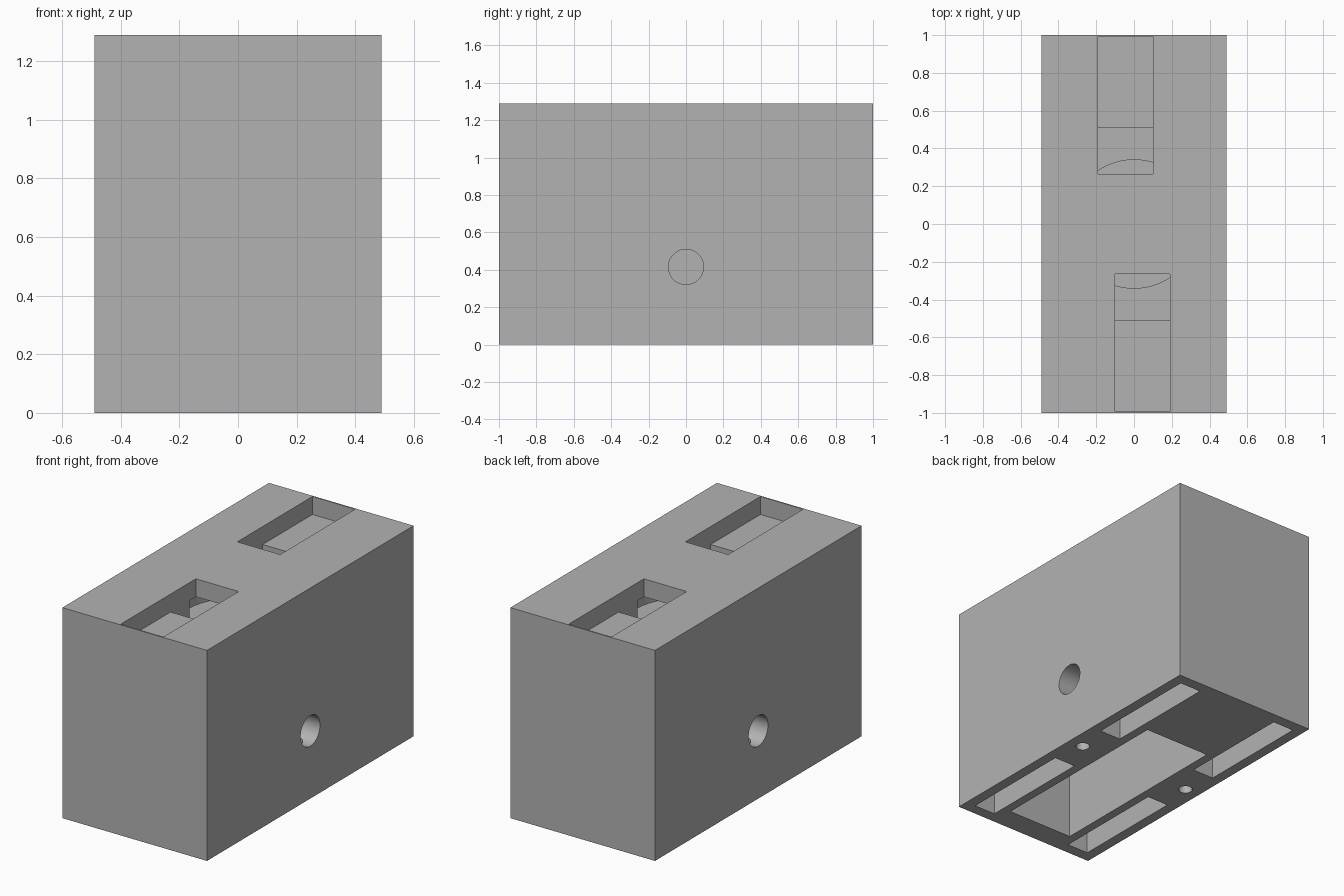
import bpy
import math

default = bpy.data.objects.get("Cube")
if default:
    bpy.data.objects.remove(default, do_unlink=True)

HALF_X, HALF_Y, HEIGHT = 0.49, 1.0, 1.29
OVER = 0.05   # how far open cuts pass the surface

grey = bpy.data.materials.new("plain grey")
grey.use_nodes = True
colour = (0.45, 0.45, 0.45, 1)
grey.diffuse_color = colour
grey.node_tree.nodes["Principled BSDF"].inputs["Base Color"].default_value = colour


def block(name, x, y, z):
    """Box from (low, high) ranges on each axis."""
    spans = (x, y, z)
    bpy.ops.mesh.primitive_cube_add(size=1, location=[(a + b) / 2 for a, b in spans])
    obj = bpy.context.object
    obj.name = name
    obj.scale = [b - a for a, b in spans]
    bpy.ops.object.transform_apply(location=False, rotation=False, scale=True)
    obj.data.materials.append(grey)
    return obj


def rod(name, radius, length, centre, along_x=False):
    turn = (0, math.pi / 2, 0) if along_x else (0, 0, 0)
    bpy.ops.mesh.primitive_cylinder_add(vertices=64, radius=radius, depth=length,
                                        location=centre, rotation=turn)
    obj = bpy.context.object
    obj.name = name
    obj.data.materials.append(grey)
    return obj


body = block("housing", (-HALF_X, HALF_X), (-HALF_Y, HALF_Y), (0, HEIGHT))
cutters = []


def span(a, b, side):
    return tuple(sorted((a * side, b * side)))


# Top pockets, each a half turn from the other, with a deeper inner window
floor = HEIGHT - 0.11
for side in (-1, 1):
    width = span(-0.19, 0.10, side)
    cutters.append(block("top_pocket_cutter", width, span(0.265, 0.992, side),
                         (floor, HEIGHT + OVER)))
    cutters.append(block("window_cutter", width, span(0.265, 0.51, side),
                         (floor - 0.19, floor + 0.02)))

# Round chamber joining the two windows
cutters.append(rod("chamber_cutter", 0.34, 0.24, (0, 0, floor - 0.12)))

# Large offset compartment underneath
cutters.append(block("compartment_cutter", (-0.225, 0.225), (-0.85, 0.39), (-OVER, 0.75)))

# Four underside slots, blind side holes and the small holes that meet them
for sx in (-1, 1):
    for sy in (-1, 1):
        cutters.append(block("slot_cutter", span(0.28, 0.425, sx),
                             span(0.205, 0.93, sy), (-OVER, 0.5)))
    cutters.append(rod("side_hole_cutter", 0.094, 0.25, (sx * 0.415, 0, 0.415), True))
    cutters.append(rod("small_hole_cutter", 0.04, 0.46, (sx * 0.39, 0, 0.18)))

# Carve the housing
for cutter in cutters:
    cut = body.modifiers.new(cutter.name, "BOOLEAN")
    cut.operation = "DIFFERENCE"
    cut.solver = "EXACT"
    cut.object = cutter
bpy.ops.object.select_all(action="DESELECT")
body.select_set(True)
bpy.context.view_layer.objects.active = body
for name in [m.name for m in body.modifiers]:
    bpy.ops.object.modifier_apply(modifier=name)
for cutter in cutters:
    bpy.data.objects.remove(cutter, do_unlink=True)
bpy.ops.object.shade_smooth_by_angle(angle=math.radians(30))
